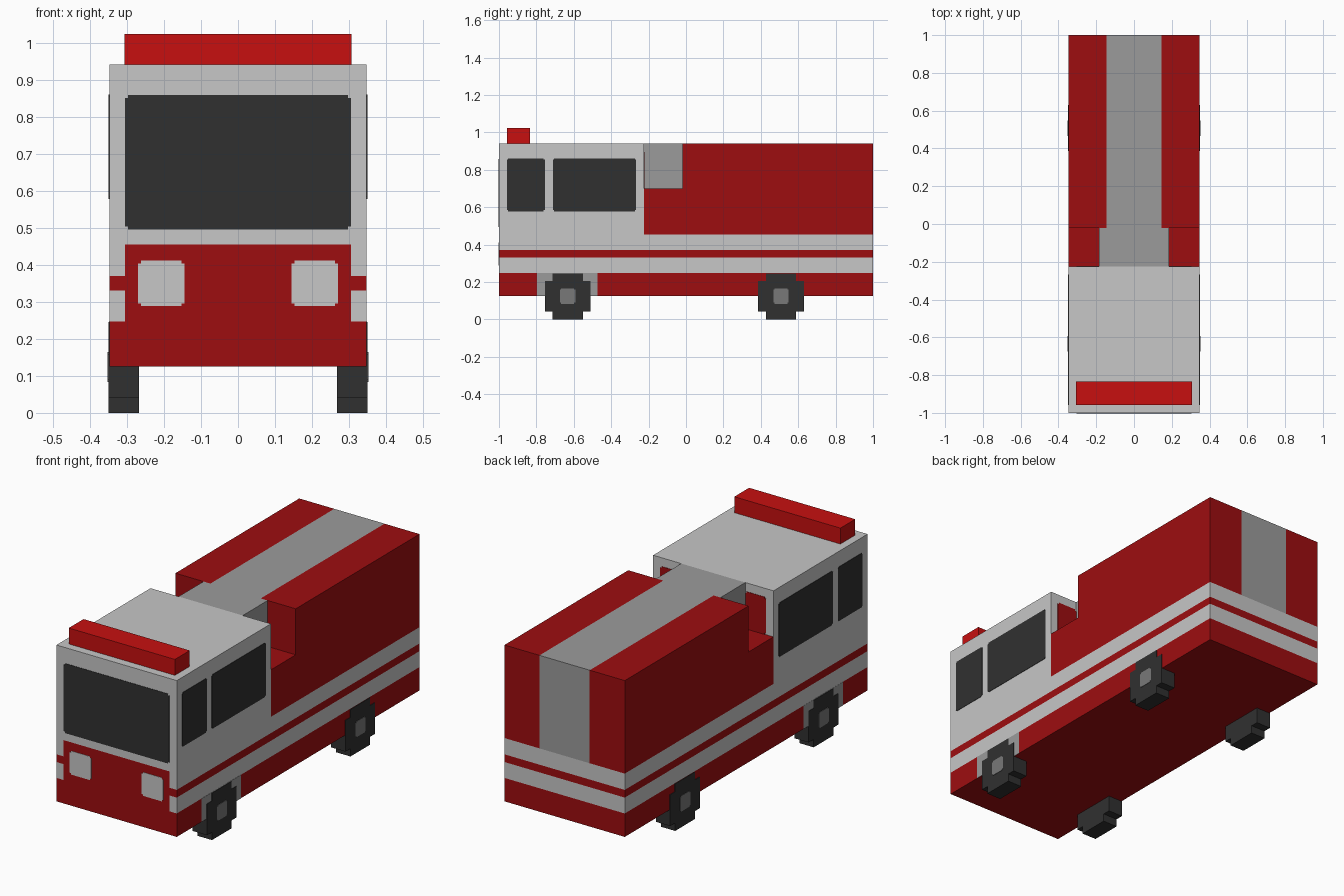
import bpy
import bmesh
from mathutils import Vector

old = bpy.data.objects.get("Cube")
if old:
    bpy.data.objects.remove(old, do_unlink=True)


def material(name, r, g, b):
    m = bpy.data.materials.new(name)
    m.use_nodes = True
    m.diffuse_color = (r, g, b, 1)
    m.node_tree.nodes["Principled BSDF"].inputs["Base Color"].default_value = (r, g, b, 1)
    return m


RED = material("deep red", 0.34, 0.004, 0.005)
WHITE = material("pale grey", 0.57, 0.57, 0.57)
GREY = material("mid grey", 0.33, 0.33, 0.33)
DARK = material("charcoal", 0.03, 0.03, 0.03)
LAMP = material("bright red", 0.57, 0.005, 0.005)
HUB = material("hub grey", 0.19, 0.19, 0.19)


def make_object(name, bm, mats):
    bmesh.ops.recalc_face_normals(bm, faces=bm.faces)
    me = bpy.data.meshes.new(name)
    bm.to_mesh(me)
    bm.free()
    for m in mats:
        me.materials.append(m)
    ob = bpy.data.objects.new(name, me)
    bpy.context.collection.objects.link(ob)
    return ob


def stepped(u0, u1, v0, v1, s):
    """Rectangle outline with a small square step at each corner."""
    if s == 0:
        return [(u0, v0), (u1, v0), (u1, v1), (u0, v1)]
    return [(u0 + s, v0), (u1 - s, v0), (u1 - s, v0 + s), (u1, v0 + s),
            (u1, v1 - s), (u1 - s, v1 - s), (u1 - s, v1), (u0 + s, v1),
            (u0 + s, v1 - s), (u0, v1 - s), (u0, v0 + s), (u0 + s, v0 + s)]


def prism(name, axis, start, end, outline, mat):
    """Extrude an outline along x (outline in y, z) or y (outline in x, z)."""
    bm = bmesh.new()
    place = (lambda u, v: (start, u, v)) if axis == "x" else (lambda u, v: (u, start, v))
    face = bm.faces.new([bm.verts.new(place(u, v)) for u, v in outline])
    ext = bmesh.ops.extrude_face_region(bm, geom=[face])
    move = Vector((end - start, 0, 0)) if axis == "x" else Vector((0, end - start, 0))
    bmesh.ops.translate(bm, vec=move, verts=[g for g in ext["geom"] if isinstance(g, bmesh.types.BMVert)])
    return make_object(name, bm, [mat])


# Main body: a block with a step cut out of each upper side behind the cab
W, CAB, STEP, TOP = 0.347, -0.225, -0.02, 0.94
xs, ys, zs = (-W, -0.185, 0.185, W), (-1, CAB, STEP, 1), (0.125, 0.70, TOP)
solid = {(i, j, k) for i in range(3) for j in range(3) for k in range(2)}
solid -= {(0, 1, 1), (2, 1, 1)}
bm = bmesh.new()
grid = {(i, j, k): bm.verts.new((x, y, z)) for i, x in enumerate(xs)
        for j, y in enumerate(ys) for k, z in enumerate(zs)}
for cell in solid:
    for ax in range(3):
        for side in (0, 1):
            near = list(cell)
            near[ax] += 2 * side - 1
            if tuple(near) in solid:
                continue
            b, c = (ax + 1) % 3, (ax + 2) % 3
            loop = []
            for db, dc in ((0, 0), (1, 0), (1, 1), (0, 1)):
                p = list(cell)
                p[ax] += side
                p[b] += db
                p[c] += dc
                loop.append(grid[tuple(p)])
            bm.faces.new(loop)

# Cut lines for the painted bands
cuts = [((0, 0, z), (0, 0, 1)) for z in (0.247, 0.33, 0.37, 0.455)]
cuts += [((x, 0, 0), (1, 0, 0)) for x in (-0.305, -0.145, 0.145, 0.305)]
for co, no in cuts:
    bmesh.ops.bisect_plane(bm, geom=bm.verts[:] + bm.edges[:] + bm.faces[:],
                           plane_co=co, plane_no=no)
bmesh.ops.recalc_face_normals(bm, faces=bm.faces)
R, L, G = 0, 1, 2


def paint(f):
    c, n = f.calc_center_median(), f.normal
    ax = abs(c.x)
    if n.z < -0.5:
        return R
    if n.z > 0.5:
        if c.y < CAB:
            return L
        if c.z < 0.8:
            return R
        return G if c.y < STEP or ax < 0.145 else R
    if c.y < -0.99 and ax < 0.305:
        return R if c.z < 0.455 else L
    if c.z < 0.455:
        return R if c.z < 0.247 or 0.33 < c.z < 0.37 else L
    if abs(n.x) > 0.5 and ax < 0.2:
        return G
    if c.y < CAB + 0.01:
        return L
    return G if c.y > 0.99 and ax < 0.145 else R


for f in bm.faces:
    f.material_index = paint(f)
make_object("truck_body", bm, [RED, WHITE, GREY])

# Windscreen and roof light bar
prism("windscreen", "y", -1.002, -0.999, stepped(-0.305, 0.305, 0.495, 0.858, 0.008), DARK)
prism("light_bar", "y", -0.957, -0.835, stepped(-0.306, 0.306, TOP, 1.023, 0), LAMP)

# Paired parts on both sides
for s, side in ((1, "left"), (-1, "right")):
    u0, u1 = sorted((s * 0.145, s * 0.27))
    prism(side + "_headlight", "y", -1.002, -0.999, stepped(u0, u1, 0.288, 0.411, 0.008), WHITE)
    u0, u1 = sorted((s * 0.186, s * 0.305))
    prism(side + "_cab_rear_panel", "y", CAB - 0.001, CAB + 0.002,
          stepped(u0, u1, 0.70, 0.895, 0.008), RED)
    for label, y0, y1 in (("front", -0.957, -0.755), ("rear", -0.712, -0.268)):
        prism(f"{side}_{label}_window", "x", s * 0.346, s * 0.349,
              stepped(y0, y1, 0.578, 0.86, 0.006), DARK)
    prism(side + "_wheel_arch", "x", s * 0.346, s * 0.348,
          stepped(-0.797, -0.472, 0.125, 0.247, 0), GREY)
    for label, y in (("front", -0.633), ("rear", 0.508)):
        prism(f"{side}_{label}_wheel", "x", s * 0.267, s * 0.350,
              stepped(y - 0.122, y + 0.122, 0, 0.245, 0.041), DARK)
        prism(f"{side}_{label}_hub", "x", s * 0.349, s * 0.352,
              stepped(y - 0.041, y + 0.041, 0.083, 0.165, 0.006), HUB)
